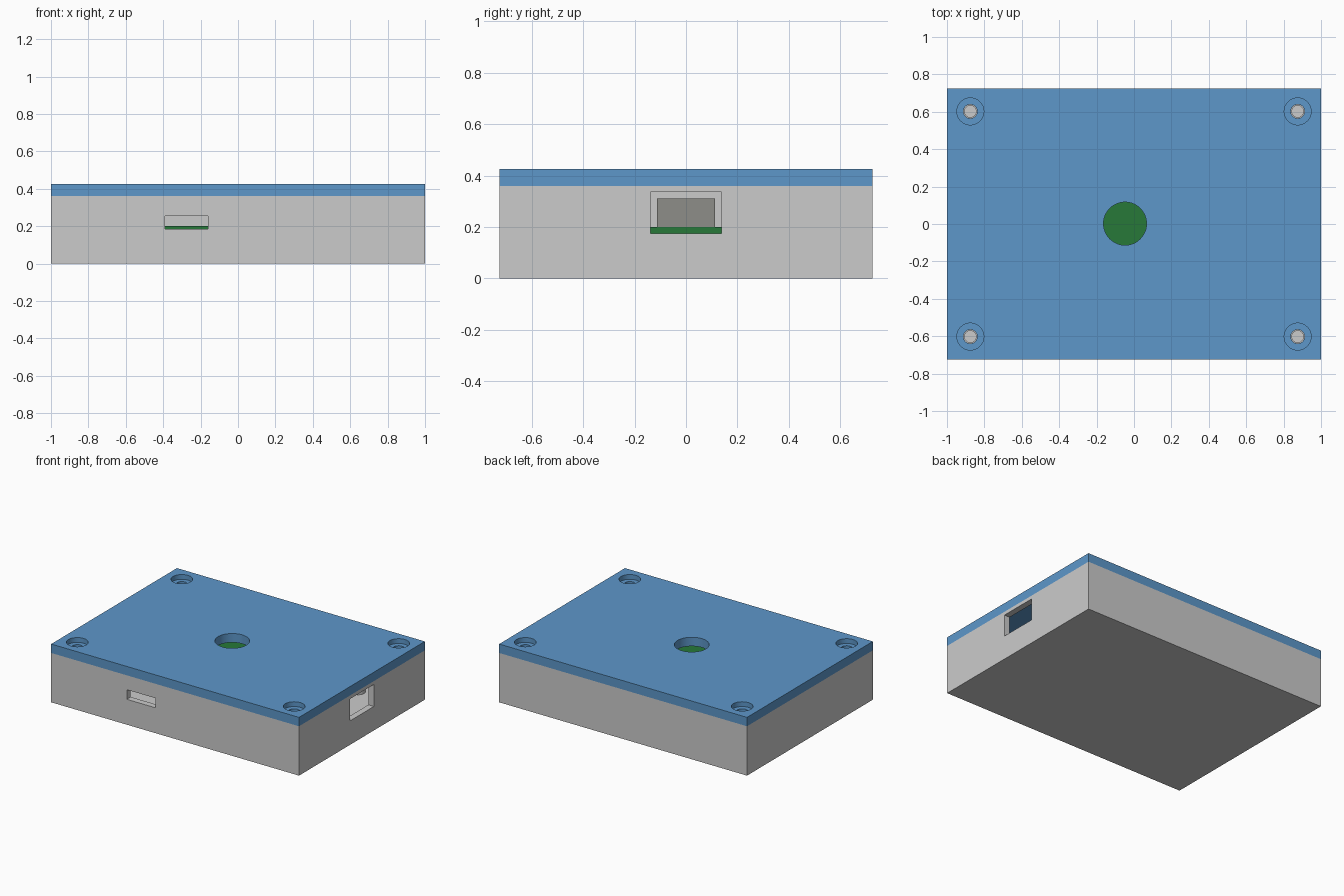
import bpy

if "Cube" in bpy.data.objects:
    bpy.data.objects.remove(bpy.data.objects["Cube"])

W, D, H, LID = 2.0, 1.45, 0.36, 0.425   # width, depth, base top, lid top
WALL = 0.045
CORNERS = [(sx * 0.875, sy * 0.602) for sx in (-1, 1) for sy in (-1, 1)]


def material(name, rgb):
    m = bpy.data.materials.new(name)
    m.diffuse_color = (*rgb, 1)
    m.use_nodes = True
    m.node_tree.nodes["Principled BSDF"].inputs["Base Color"].default_value = m.diffuse_color
    return m


def box(name, x0, x1, y0, y1, z0, z1, mat=None):
    bpy.ops.mesh.primitive_cube_add(size=1, location=((x0 + x1) / 2, (y0 + y1) / 2, (z0 + z1) / 2))
    o = bpy.context.object
    o.name = name
    o.scale = (x1 - x0, y1 - y0, z1 - z0)
    bpy.ops.object.transform_apply(location=True, scale=True)
    if mat:
        o.data.materials.append(mat)
    return o


def cyl(name, x, y, r, z0, z1):
    bpy.ops.mesh.primitive_cylinder_add(vertices=48, radius=r, depth=z1 - z0,
                                        location=(x, y, (z0 + z1) / 2))
    o = bpy.context.object
    o.name = name
    return o


def combine(target, tool, op='DIFFERENCE'):
    mod = target.modifiers.new("bool", 'BOOLEAN')
    mod.object, mod.operation, mod.solver = tool, op, 'EXACT'
    bpy.context.view_layer.objects.active = target
    bpy.ops.object.modifier_apply(modifier=mod.name)
    bpy.data.objects.remove(tool, do_unlink=True)


def smooth(o):
    bpy.ops.object.select_all(action='DESELECT')
    o.select_set(True)
    bpy.context.view_layer.objects.active = o
    bpy.ops.object.shade_smooth_by_angle(angle=0.5)


blue = material("lid_blue", (0.11, 0.31, 0.59))
green = material("board_green", (0.02, 0.19, 0.04))
metal = material("connector_metal", (0.27, 0.27, 0.25))

# Hollow base with screw posts in the corners
base = box("case_base", -W / 2, W / 2, -D / 2, D / 2, 0, H)
combine(base, box("cavity", -W / 2 + WALL, W / 2 - WALL, -D / 2 + WALL, D / 2 - WALL, 0.06, H + 0.1))
for x, y in CORNERS:
    combine(base, cyl("post", x, y, 0.09, 0.03, H), 'UNION')
    combine(base, cyl("pilot", x, y, 0.031, 0.1, H + 0.1))

# Port openings in the front and right walls
combine(base, box("front_port", -0.39, -0.16, -0.8, -0.6, 0.185, 0.255))
combine(base, box("right_port", 0.9, 1.1, -0.138, 0.138, 0.175, 0.335))
smooth(base)

# Lid with centre hole and counterbored screw holes
lid = box("lid", -W / 2, W / 2, -D / 2, D / 2, H, LID, blue)
combine(lid, cyl("window", -0.048, 0.002, 0.115, 0.3, 0.5))
for x, y in CORNERS:
    combine(lid, cyl("hole", x, y, 0.037, 0.3, 0.5))
    combine(lid, cyl("counterbore", x, y, 0.072, LID - 0.035, 0.5))
smooth(lid)

# Circuit board on standoffs, with its connector
box("circuit_board", -0.72, 0.72, -0.55, 0.55, 0.165, 0.2, green)
box("board_connector", 0.4, 0.72, -0.113, 0.113, 0.2, 0.31, metal)
for sx in (-1, 1):
    for sy in (-1, 1):
        smooth(cyl("standoff", sx * 0.64, sy * 0.47, 0.05, 0.06, 0.165))
